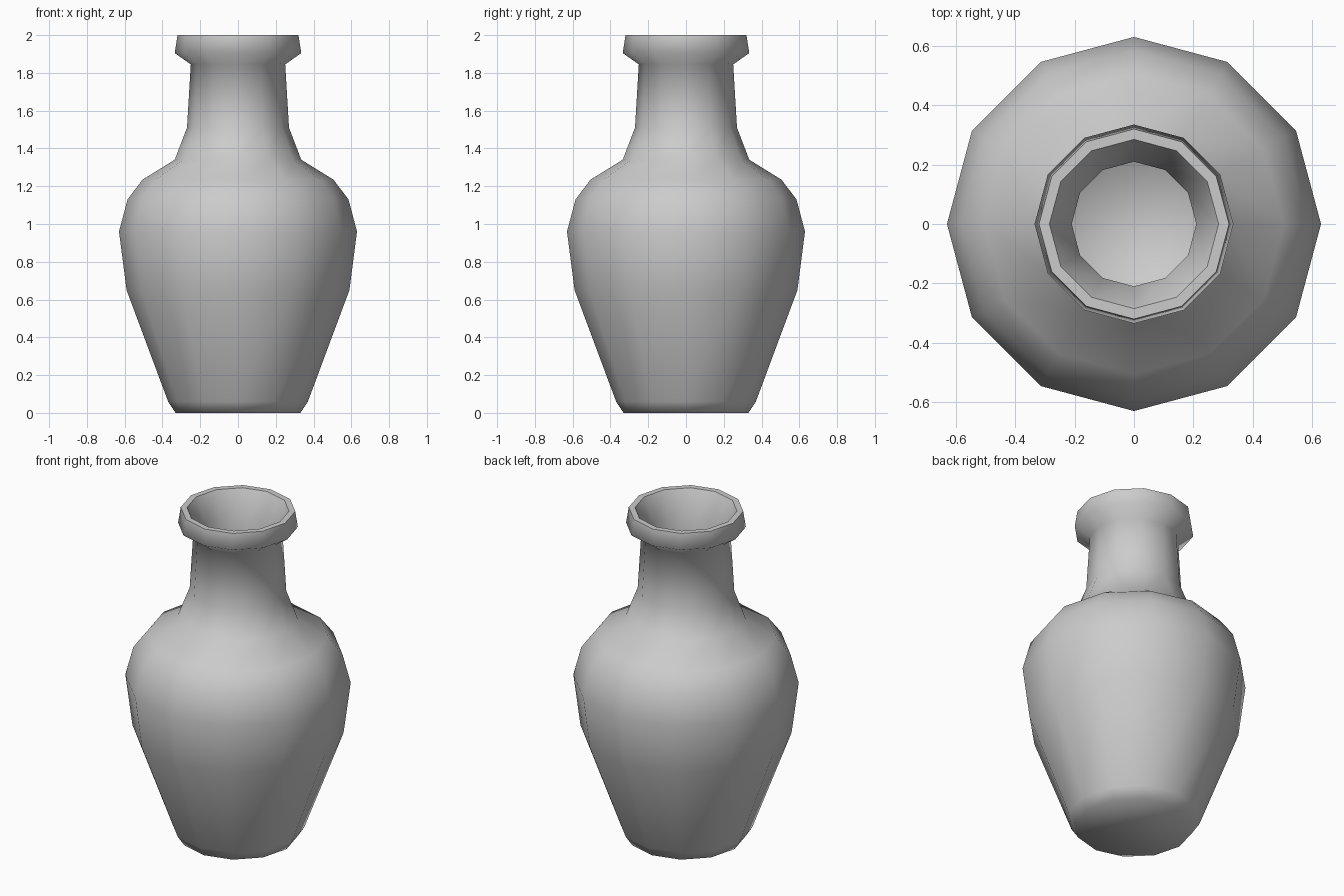
import bpy
import bmesh
import math

SIDES = 12

cube = bpy.data.objects.get("Cube")
if cube:
    bpy.data.objects.remove(cube, do_unlink=True)

# Single clay colour
clay = bpy.data.materials.new("grey clay")
clay.use_nodes = True
grey = (0.6, 0.6, 0.6, 1)
clay.diffuse_color = grey
clay.node_tree.nodes["Principled BSDF"].inputs["Base Color"].default_value = grey

# Profile (radius, height): outer wall from the foot up to the lip
outer = [(0.33, 0), (0.37, 0.06), (0.59, 0.65), (0.63, 0.96), (0.585, 1.13),
         (0.505, 1.235), (0.335, 1.34), (0.27, 1.51), (0.25, 1.845),
         (0.335, 1.905), (0.32, 2)]
# Inner wall from the mouth down to the hollow's floor
inner = [(0.285, 2), (0.21, 1.85), (0.23, 1.5), (0.295, 1.32), (0.465, 1.21),
         (0.545, 1.11), (0.59, 0.95), (0.55, 0.66), (0.33, 0.08)]

bm = bmesh.new()


def ring(radius, z):
    angles = [math.tau * i / SIDES for i in range(SIDES)]
    return [bm.verts.new((radius * math.cos(a), radius * math.sin(a), z)) for a in angles]


# Lathe the profile and close the foot and the inner floor
rings = [ring(r, z) for r, z in outer + inner]
for low, high in zip(rings, rings[1:]):
    for i in range(SIDES):
        j = (i + 1) % SIDES
        bm.faces.new((low[i], low[j], high[j], high[i]))
bm.faces.new(reversed(rings[0]))
bm.faces.new(rings[-1])

# Smooth body with a crisp flat rim
for face in bm.faces:
    face.smooth = True
for edge in bm.edges:
    if all(v.co.z > 1.99 for v in edge.verts):
        edge.smooth = False
bmesh.ops.recalc_face_normals(bm, faces=bm.faces)

mesh = bpy.data.meshes.new("vase")
bm.to_mesh(mesh)
bm.free()
mesh.materials.append(clay)
vase = bpy.data.objects.new("vase", mesh)
bpy.context.collection.objects.link(vase)
